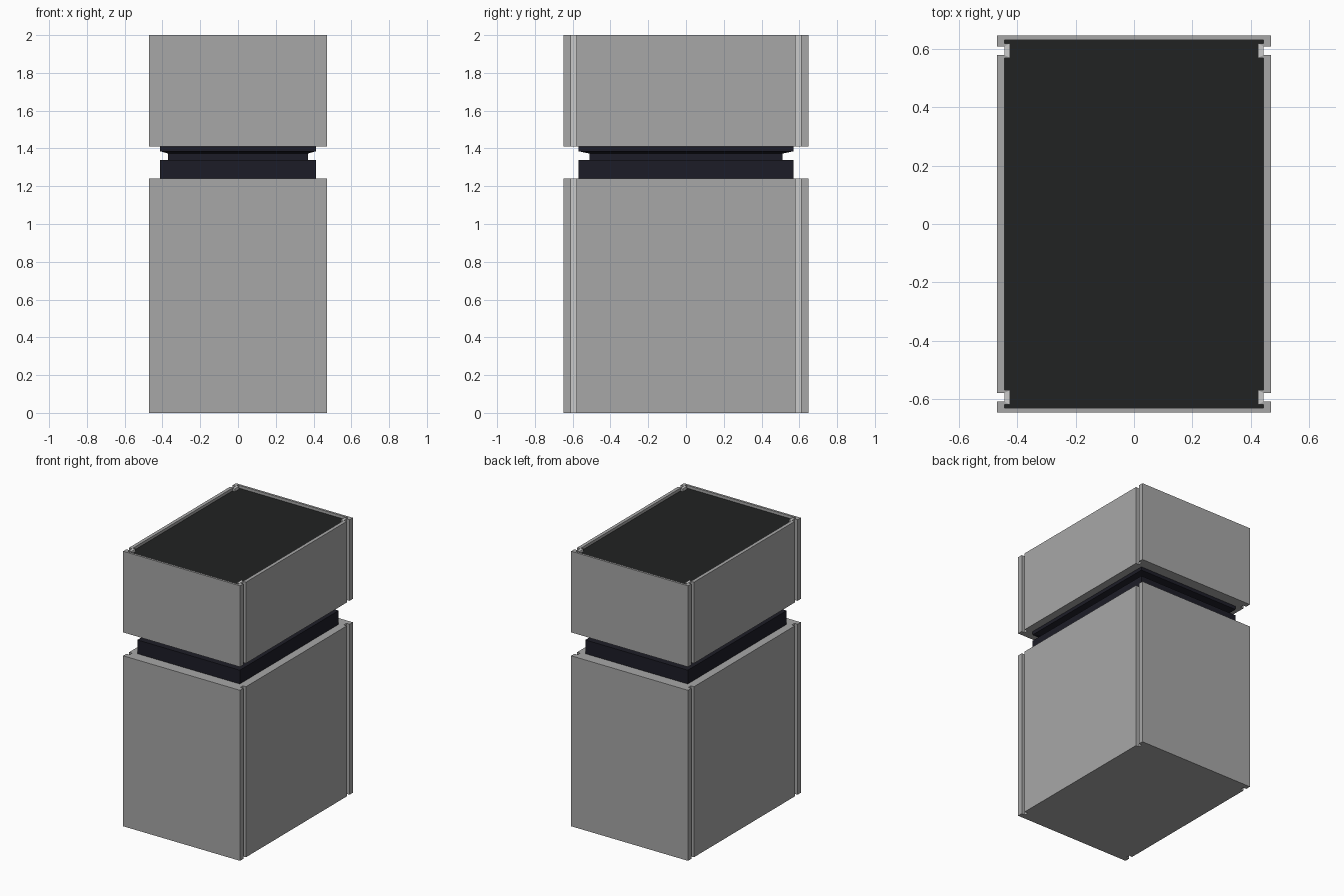
import bpy
import bmesh

if "Cube" in bpy.data.objects:
    bpy.data.objects.remove(bpy.data.objects["Cube"])


def material(name, rgb):
    mat = bpy.data.materials.new(name)
    mat.diffuse_color = (*rgb, 1)
    mat.use_nodes = True
    mat.node_tree.nodes["Principled BSDF"].inputs["Base Color"].default_value = mat.diffuse_color
    return mat


def mirror_quadrant(pts):
    """Repeat a +x +y corner outline around all four corners."""
    back = pts[::-1]
    return (pts + [(-x, y) for x, y in back]
            + [(-x, -y) for x, y in pts] + [(x, -y) for x, y in back])


def loft(name, rings, mats, cap_slot=0, strips=False):
    """Join matching (outline, z) rings bottom to top and cap both ends."""
    bm = bmesh.new()
    loops = [[bm.verts.new((x, y, z)) for x, y in outline] for outline, z in rings]
    for a, b in zip(loops, loops[1:]):
        for i in range(len(a)):
            j = (i + 1) % len(a)
            face = bm.faces.new((a[i], a[j], b[j], b[i]))
            # Groove floors (second segment of each corner) are lighter strips
            if strips and i % 10 in (1, 7):
                face.material_index = 1
    bm.faces.new(loops[0][::-1])
    bm.faces.new(loops[-1]).material_index = cap_slot
    bmesh.ops.recalc_face_normals(bm, faces=bm.faces)
    mesh = bpy.data.meshes.new(name)
    bm.to_mesh(mesh)
    bm.free()
    for mat in mats:
        mesh.materials.append(mat)
    obj = bpy.data.objects.new(name, mesh)
    bpy.context.collection.objects.link(obj)
    return obj


grey = material("panel_grey", (0.39, 0.39, 0.39))
light = material("corner_strip_grey", (0.64, 0.64, 0.64))
top_dark = material("top_dark", (0.015, 0.016, 0.016))
neck_dark = material("neck_dark", (0.012, 0.012, 0.02))

# Box outline with a vertical groove near each corner, and its inner wall
outer = mirror_quadrant([(0.47, 0.58), (0.445, 0.58), (0.445, 0.61),
                         (0.47, 0.61), (0.47, 0.648)])
inner = mirror_quadrant([(0.445, 0.57), (0.425, 0.57), (0.425, 0.62),
                         (0.445, 0.62), (0.445, 0.632)])

# Lower body
loft("lower_body", [(outer, 0), (outer, 1.24)], (grey, light), strips=True)

# Upper body: thin rim around a sunken dark top panel
loft("upper_body", [(outer, 1.41), (outer, 2.0), (inner, 2.0), (inner, 1.98)],
     (grey, light, top_dark), cap_slot=2, strips=True)

# Dark neck with a recessed slot and a sloped upper lip
wide = mirror_quadrant([(0.412, 0.568)])
narrow = mirror_quadrant([(0.37, 0.512)])
loft("neck", [(wide, 1.23), (wide, 1.34), (narrow, 1.34),
              (narrow, 1.373), (wide, 1.385), (wide, 1.42)], (neck_dark,))
